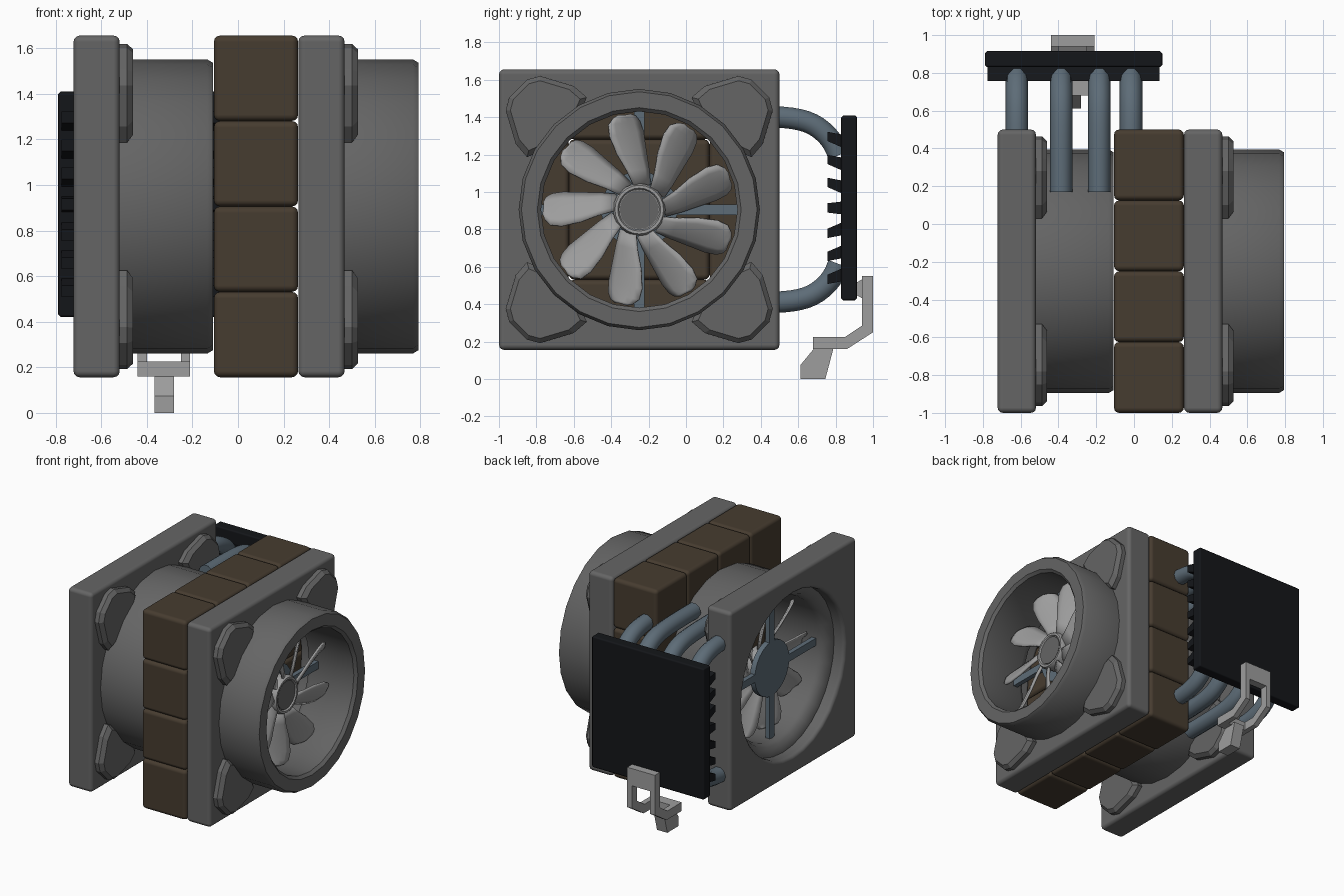
import bpy, bmesh, math
from mathutils import Matrix

if "Cube" in bpy.data.objects:
    bpy.data.objects.remove(bpy.data.objects["Cube"])

CY, CZ = -0.25, 0.906   # fan axis


def mat(name, c):
    m = bpy.data.materials.new(name)
    m.diffuse_color = (*c, 1)
    m.use_nodes = True
    m.node_tree.nodes["Principled BSDF"].inputs["Base Color"].default_value = m.diffuse_color
    return m


DARK = mat("dark_grey", (0.13, 0.13, 0.13))
LIGHT = mat("light_grey", (0.34, 0.34, 0.34))
BROWN = mat("brown", (0.062, 0.045, 0.029))
BLUE = mat("steel_blue", (0.11, 0.15, 0.185))
BLACK = mat("black", (0.007, 0.008, 0.01))


def add_bevel(ob, width, seg):
    b = ob.modifiers.new("bevel", 'BEVEL')
    b.width, b.segments, b.harden_normals = width, seg, True


def finish(name, bm, material=None, bevel=0, seg=2, smooth=True):
    bmesh.ops.recalc_face_normals(bm, faces=bm.faces)
    me = bpy.data.meshes.new(name)
    bm.to_mesh(me)
    bm.free()
    ob = bpy.data.objects.new(name, me)
    bpy.context.collection.objects.link(ob)
    if material:
        me.materials.append(material)
    if bevel:
        add_bevel(ob, bevel, seg)
    if smooth:
        bpy.ops.object.select_all(action='DESELECT')
        ob.select_set(True)
        bpy.context.view_layer.objects.active = ob
        bpy.ops.object.shade_smooth_by_angle(angle=math.radians(35))
    return ob


def box(name, lo, hi, material=None, bevel=0, seg=2):
    bm = bmesh.new()
    size = [b - a for a, b in zip(lo, hi)]
    mid = [(a + b) / 2 for a, b in zip(lo, hi)]
    bmesh.ops.create_cube(bm, size=1, matrix=Matrix.Translation(mid) @ Matrix.Diagonal((*size, 1)))
    return finish(name, bm, material, bevel, seg)


def prism(name, pts, x0, x1, material=None, inset=1.0):
    """Extrude a (y, z) outline along x; inset scales the far end."""
    bm = bmesh.new()
    my = sum(p[0] for p in pts) / len(pts)
    mz = sum(p[1] for p in pts) / len(pts)
    a = [bm.verts.new((x0, y, z)) for y, z in pts]
    b = [bm.verts.new((x1, my + (y - my) * inset, mz + (z - mz) * inset)) for y, z in pts]
    bm.faces.new(a)
    bm.faces.new(b)
    n = len(pts)
    for i in range(n):
        j = (i + 1) % n
        bm.faces.new((a[i], a[j], b[j], b[i]))
    return finish(name, bm, material, smooth=False)


def revolve(name, prof, n, material=None, closed=True):
    """Revolve an (x, radius) profile around the fan axis."""
    bm = bmesh.new()
    rings = []
    for k in range(n):
        t = 2 * math.pi * k / n
        rings.append([bm.verts.new((x, CY + r * math.cos(t), CZ + r * math.sin(t))) for x, r in prof])
    m = len(prof)
    for k in range(n):
        p, q = rings[k], rings[(k + 1) % n]
        for i in range(m if closed else m - 1):
            j = (i + 1) % m
            bm.faces.new((p[i], p[j], q[j], q[i]))
    bmesh.ops.remove_doubles(bm, verts=bm.verts, dist=1e-5)
    bmesh.ops.dissolve_degenerate(bm, edges=bm.edges, dist=1e-6)
    return finish(name, bm, material)


def blades(name, xc):
    # nine pitched petals: radius, chord, sideways offset
    stations = [(.125, .085, -.03), (.21, .115, -.018), (.31, .155, .005),
                (.41, .18, .02), (.47, .165, .025), (.5, .12, .022), (.512, .06, .02)]
    bm = bmesh.new()
    for i in range(9):
        t = math.radians(97 + 40 * i)
        ct, st = math.cos(t), math.sin(t)
        rows = []
        for r, w, off in stations:
            row = []
            for j in range(6):
                u = j / 5 - .5
                s = off + w * u
                x = xc + .65 * w * u + .05 * (.25 - u * u)
                row.append(bm.verts.new((x, CY + r * ct - s * st, CZ + r * st + s * ct)))
            rows.append(row)
        for p, q in zip(rows, rows[1:]):
            for j in range(5):
                bm.faces.new((p[j], p[j + 1], q[j + 1], q[j]))
    ob = finish(name, bm, LIGHT)
    s = ob.modifiers.new("thickness", 'SOLIDIFY')
    s.thickness, s.offset = .014, 0


def fan(tag, x0, depth):
    # square frame with round opening
    frame = box(tag + "_fan_frame", (x0, -1, .156), (x0 + .203, .5, 1.656), DARK)
    cut = revolve(tag + "_hole_cutter", [(x0 - .1, 0), (x0 - .1, .61), (x0 + .4, .61), (x0 + .4, 0)], 32, closed=False)
    cut.hide_render = True
    cut.hide_set(True)
    b = frame.modifiers.new("hole", 'BOOLEAN')
    b.object, b.operation, b.solver = cut, 'DIFFERENCE', 'EXACT'
    add_bevel(frame, .028, 3)
    # barrel
    e = x0 + depth
    revolve(tag + "_fan_barrel", [(x0 + .09, .635), (x0 + .2, .645), (e - .025, .645), (e, .63), (e, .545),
                                  (e - .02, .525), (x0 + .16, .525), (x0 + .12, .545), (x0 + .09, .6)], 24, DARK)
    # corner pads
    pad = [(.28, .6), (.35, .66), (.53, .714), (.6, .695), (.695, .6), (.714, .53), (.66, .35), (.6, .28), (.38, .38)]
    for sy in (-1, 1):
        for sz in (-1, 1):
            pts = [(CY + sy * y, CZ + sz * z) for y, z in pad]
            prism(tag + "_corner_pad_base", pts, x0 + .19, x0 + .235, DARK)
            prism(tag + "_corner_pad", pts, x0 + .235, x0 + .262, DARK, .86)
    # motor disc and struts behind the blades
    revolve(tag + "_motor_disc", [(x0 + .18, 0), (x0 + .18, .205), (x0 + .22, .205), (x0 + .22, 0)], 24, BLUE, False)
    box(tag + "_strut_horizontal", (x0 + .18, CY - .54, CZ - .028), (x0 + .215, CY + .54, CZ + .028), BLUE)
    box(tag + "_strut_vertical", (x0 + .18, CY - .028, CZ - .54), (x0 + .215, CY + .028, CZ + .54), BLUE)
    # hub with raised rim, and dark cap
    h = x0 + .32
    revolve(tag + "_hub", [(x0 + .21, 0), (x0 + .21, .13), (h - .02, .14), (h, .13), (h, .115),
                           (h - .012, .108), (h - .012, 0)], 24, LIGHT, False)
    revolve(tag + "_hub_cap", [(h - .02, 0), (h - .02, .104), (h - .006, .104), (h - .006, 0)], 24, DARK, False)
    blades(tag + "_blades", x0 + .275)


fan("left", -.722, .613)
fan("right", .265, .528)

# stack of rounded blocks between the fans
for i in range(4):
    for j in range(4):
        y, z = -1 + .375 * i, .156 + .375 * j
        box("core_block", (-.106, y, z), (.264, y + .375, z + .375), BROWN, .028, 3)

# heat pipes, upper and lower rows
for x in (-.62, -.386, -.184, -.016):
    for s in (-1, 1):
        cu = bpy.data.curves.new("heat_pipe", 'CURVE')
        cu.dimensions = '3D'
        cu.bevel_depth, cu.bevel_resolution, cu.resolution_u = .06, 3, 6
        cu.use_fill_caps = True
        cu.materials.append(BLUE)
        sp = cu.splines.new('BEZIER')
        path = [(.17, .5, .12), (.52, .493, .1), (.73, .42, .07), (.815, .29, .05)]
        slope = [(1, 0), (1, -.08), (.75, -.65), (.35, -.94)]
        sp.bezier_points.add(len(path) - 1)
        for p, (y, z, h), (dy, dz) in zip(sp.bezier_points, path, slope):
            p.co = (x, y, CZ + s * z)
            p.handle_left = (x, y - dy * h, CZ + s * (z - dz * h))
            p.handle_right = (x, y + dy * h, CZ + s * (z + dz * h))
        bpy.context.collection.objects.link(bpy.data.objects.new("heat_pipe", cu))

# radiator plate with slanted fins
box("radiator_plate", (-.79, .83, .42), (.15, .915, 1.41), BLACK, .012, 1)
for i in range(-3, 4):
    z = .915 + .123 * i
    d = .013 * (i > 0) - .013 * (i < 0)
    prism("radiator_fin", [(.757, z + d - .025), (.757, z + d + .025), (.84, z - d + .035), (.84, z - d - .035)],
          -.775, .135, BLACK)

# hook bracket
leg = [(.94, .55), (1, .55), (1, .25), (.86, .16), (.68, .16), (.68, .225), (.85, .225), (.94, .285)]
prism("bracket_leg_left", leg, -.44, -.4, LIGHT)
prism("bracket_leg_right", leg, -.25, -.21, LIGHT)
box("bracket_top_bar", (-.4, .94, .42), (-.25, 1, .55), LIGHT)
box("bracket_foot_bar", (-.4, .68, .16), (-.25, .76, .225), LIGHT)
prism("bracket_wedge", [(.91, .515), (.945, .535), (.945, .43), (.91, .45)], -.4, -.25, LIGHT)
prism("bracket_toe", [(.69, .17), (.79, .17), (.745, 0), (.612, 0), (.612, .075)], -.366, -.28, LIGHT)
